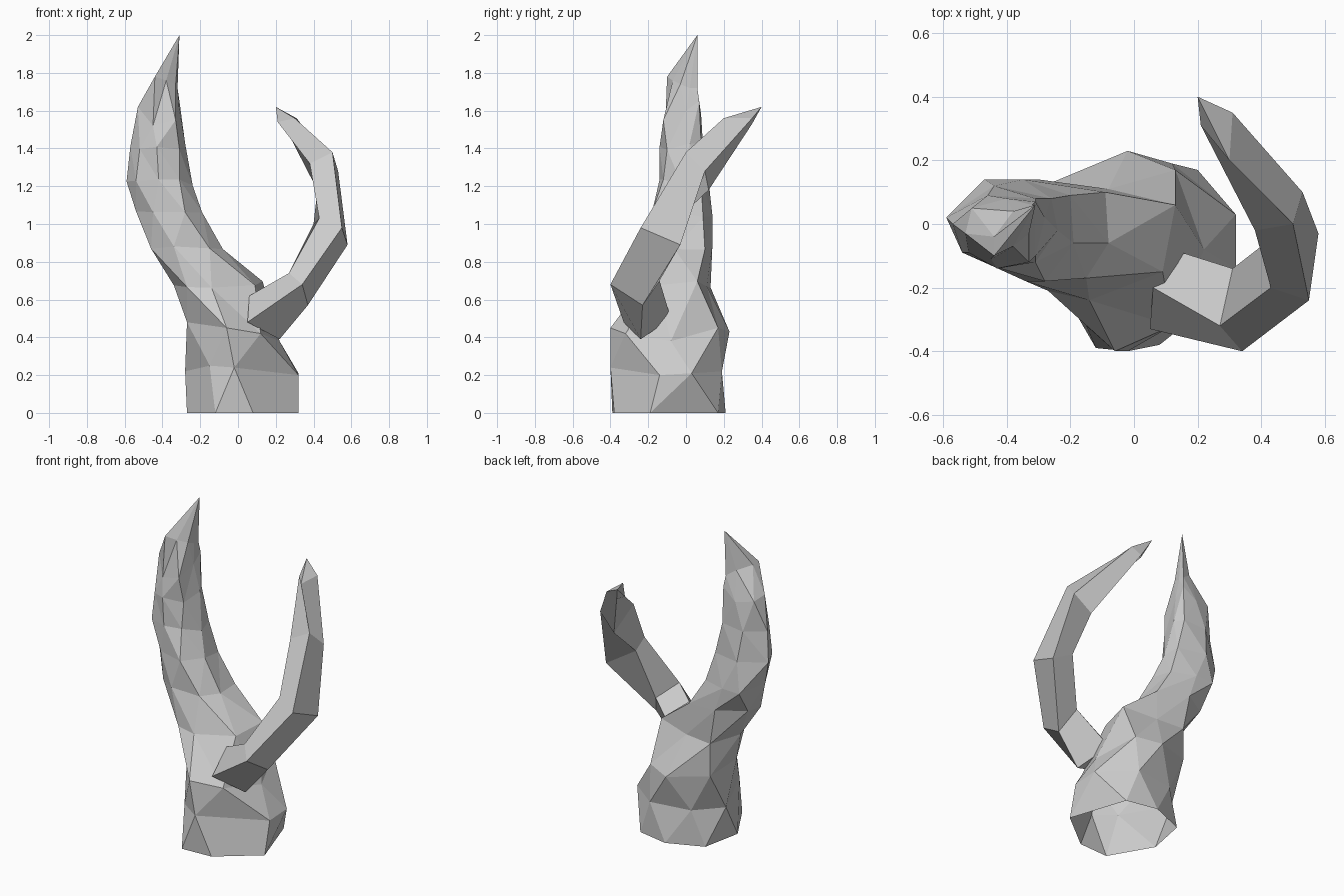
import bpy
import bmesh
import random

random.seed(4)

default = bpy.data.objects.get("Cube")
if default:
    bpy.data.objects.remove(default, do_unlink=True)

grey = bpy.data.materials.new("pale_grey_wood")
grey.use_nodes = True
colour = (0.6, 0.6, 0.6, 1)
grey.diffuse_color = colour
grey.node_tree.nodes["Principled BSDF"].inputs["Base Color"].default_value = colour


def loft(name, rings, tip, staggered=False, capped=True):
    """Skin a list of rings (points in centimetres) that close to a tip."""
    bm = bmesh.new()
    rows = [[bm.verts.new([c / 100 for c in point]) for point in ring] for ring in rings]
    sides = len(rows[0])
    for low, high in zip(rows, rows[1:]):
        for i in range(sides):
            j = (i + 1) % sides
            if staggered:
                # Each ring sits half a side further round than the one below
                bm.faces.new((low[i], low[j], high[i]))
                bm.faces.new((low[j], high[j], high[i]))
            else:
                bm.faces.new((low[i], low[j], high[j], high[i]))
    if capped:
        bm.faces.new(rows[0][::-1])
    apex = bm.verts.new([c / 100 for c in tip])
    for i in range(sides):
        bm.faces.new((rows[-1][i], rows[-1][(i + 1) % sides], apex))
    bmesh.ops.recalc_face_normals(bm, faces=bm.faces)
    mesh = bpy.data.meshes.new(name)
    bm.to_mesh(mesh)
    bm.free()
    mesh.materials.append(grey)
    obj = bpy.data.objects.new(name, mesh)
    bpy.context.collection.objects.link(obj)
    return obj


def rough_ring(height, outline):
    """Raise a plan outline to a height with slightly uneven corners."""
    return [(x, y, height + random.uniform(-2, 2)) for x, y in outline]


# Stump: irregular flared foot, each ring running anticlockwise from the right
stump_rings = [
    [(32, -19, 0), (20, 17, 0), (0, 21, 0), (-22, 12, 0),
     (-27, -13, 0), (-12, -39, 0), (8, -38, 0)],
    [(32, 3, 21), (12, 19, 22), (-14, 15, 22), (-28, 0, 22),
     (-15, -32, 25), (-2, -40, 24), (32, -14, 20)],
    [(13, 17, 45), (-2, 23, 43), (-26, 13, 46), (-27, -12, 48),
     (-6, -40, 45), (12, -32, 42), (22, -8, 38)],
]

# Stem: the leaning middle of the trunk
stem_rings = [
    rough_ring(68, [(-8, 11), (-26, 13), (-34, -6), (-27, -21),
                    (-14, -24), (9, -15), (13, 6)]),
    rough_ring(88, [(-30, 14), (-46, 4), (-46, -9), (-34, -18),
                    (-15, -17), (-8, -6), (-9, 10)]),
    rough_ring(105, [(-47, 14), (-54, -2), (-45, -13), (-28, -18),
                     (-19, -6), (-20, 9), (-35, 14)]),
    rough_ring(122, [(-59, 2), (-54, -9), (-42, -14), (-31, -12),
                     (-24, -2), (-26, 8), (-44, 12)]),
    rough_ring(141, [(-57, 0), (-52, -9), (-43, -14), (-31, -10),
                     (-28, 2), (-31, 8), (-46, 9)]),
]

# Spike: narrows to a blade with a flat back edge
spike_rings = [
    [(-53, -3, 162), (-45, -11, 152), (-33, -12, 155), (-31, 0, 160),
     (-31, 7, 165), (-40, 8, 158), (-51, 5, 160)],
    [(-44, -10, 178), (-38, -7, 176), (-33, -3, 174), (-32, 2, 172),
     (-32, 6, 172), (-38, 4, 176), (-44, -4, 178)],
]
loft("trunk", stump_rings + stem_rings + spike_rings, (-31, 6, 200),
     staggered=True, capped=False)

# Branch: four-cornered sections ordered outer, front, inner, back
branch_rings = [
    [(22, -24, 39), (5, -33, 48), (6, -20, 62), (12, -8, 50)],
    [(37, -23, 57), (34, -40, 68), (27, -32, 74), (31, -14, 70)],
    [(58, -3, 89), (55, -24, 98), (43, -20, 103), (40, -7, 100)],
    [(53, 10, 128), (50, 0, 138), (38, -2, 132), (42, 12, 118)],
    [(31, 35, 156), (30, 20, 156), (21, 31, 154), (24, 35, 153)],
]
loft("branch", branch_rings, (20, 40, 162))
